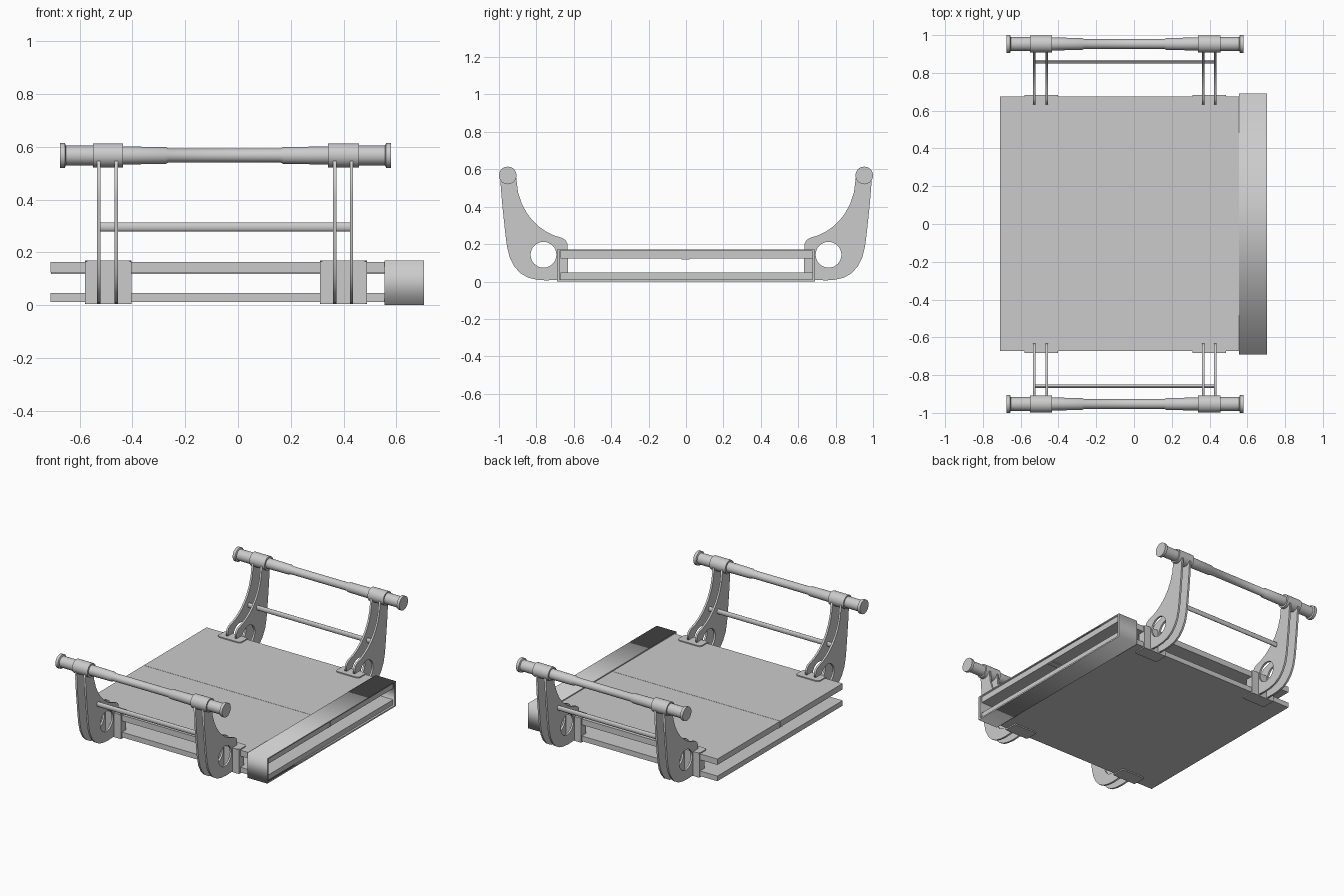
import bpy, bmesh, math
from mathutils import Matrix

if "Cube" in bpy.data.objects:
    bpy.data.objects.remove(bpy.data.objects["Cube"])


def box(name, x0, x1, y0, y1, z0, z1, bevel=0):
    bm = bmesh.new()
    bmesh.ops.create_cube(bm, size=1)
    bm.transform(Matrix.Translation(((x0 + x1) / 2, (y0 + y1) / 2, (z0 + z1) / 2))
                 @ Matrix.Diagonal((abs(x1 - x0), abs(y1 - y0), abs(z1 - z0), 1)))
    if bevel:  # round the vertical corners only
        edges = [e for e in bm.edges if abs(e.verts[0].co.z - e.verts[1].co.z) > 1e-5]
        bmesh.ops.bevel(bm, geom=edges, offset=bevel, segments=5, profile=0.5, affect='EDGES')
    return finish(name, bm)


def finish(name, bm, smooth=False):
    bmesh.ops.recalc_face_normals(bm, faces=bm.faces)
    me = bpy.data.meshes.new(name)
    bm.to_mesh(me)
    bm.free()
    ob = bpy.data.objects.new(name, me)
    bpy.context.collection.objects.link(ob)
    if smooth:
        bpy.ops.object.select_all(action='DESELECT')
        ob.select_set(True)
        bpy.context.view_layer.objects.active = ob
        bpy.ops.object.shade_smooth_by_angle(angle=math.radians(30))
    return ob


def lathe_x(name, profile, y, z, n=32, flat=1.0):
    """Solid of revolution along x from (x, radius) pairs."""
    bm = bmesh.new()
    rings = [[bm.verts.new((x, y + r * flat * math.cos(2 * math.pi * i / n),
                            z + r * math.sin(2 * math.pi * i / n))) for i in range(n)]
             for x, r in profile]
    for a, b in zip(rings, rings[1:]):
        for i in range(n):
            bm.faces.new((a[i], a[(i + 1) % n], b[(i + 1) % n], b[i]))
    bm.faces.new(rings[0])
    bm.faces.new(rings[-1])
    return finish(name, bm, True)


def plate(name, loops, x, thick):
    """Flat yz outline with holes, extruded along x."""
    cu = bpy.data.curves.new(name, 'CURVE')
    cu.dimensions, cu.fill_mode, cu.extrude = '2D', 'BOTH', thick / 2
    for pts in loops:
        sp = cu.splines.new('POLY')
        sp.points.add(len(pts) - 1)
        for p, (a, b) in zip(sp.points, pts):
            p.co = (a, b, 0, 1)
        sp.use_cyclic_u = True
    ob = bpy.data.objects.new(name, cu)
    bpy.context.collection.objects.link(ob)
    ob.rotation_euler = (math.pi / 2, 0, math.pi / 2)
    ob.location.x = x
    bpy.ops.object.select_all(action='DESELECT')
    ob.select_set(True)
    bpy.context.view_layer.objects.active = ob
    bpy.ops.object.convert(target='MESH')


# Deck: two upper boards with a joining strip, and one lower board
box("upper_board_front", -0.71, 0.695, -0.672, -0.001, 0.127, 0.167)
box("upper_board_back", -0.71, 0.695, 0.001, 0.676, 0.127, 0.167)
box("seam_strip", -0.708, 0.69, -0.025, 0.02, 0.122, 0.13)
box("lower_board", -0.71, 0.695, -0.672, 0.676, 0.016, 0.051)

# Open rectangular sleeve around the right end of the deck
rect = lambda y, z0, z1: [(-y, z0), (y, z0), (y, z1), (-y, z1)]
plate("end_sleeve", [rect(0.691, 0.004, 0.174), rect(0.677, 0.014, 0.167)], 0.63, 0.15)

# Handle side plate outline (y, z), with a round hole
outline = [(0.995, 0.57), (0.982, 0.41), (0.966, 0.26), (0.957, 0.19), (0.942, 0.13),
           (0.917, 0.083), (0.885, 0.048), (0.845, 0.025), (0.80, 0.014), (0.75, 0.01),
           (0.68, 0.013), (0.68, 0.17), (0.633, 0.17), (0.634, 0.205), (0.642, 0.223),
           (0.66, 0.236), (0.71, 0.252), (0.75, 0.272), (0.785, 0.297), (0.82, 0.33),
           (0.85, 0.368), (0.878, 0.42), (0.898, 0.48), (0.908, 0.56)]
hole = [(0.762 + 0.069 * math.cos(i * math.pi / 16), 0.147 + 0.069 * math.sin(i * math.pi / 16))
        for i in range(32)]

# Stepped grip bar (x, radius)
bar = [(-0.675, 0.047), (-0.656, 0.047), (-0.652, 0.037), (-0.55, 0.037), (-0.55, 0.046),
       (-0.435, 0.046), (-0.435, 0.034), (-0.275, 0.032), (-0.263, 0.026), (0.16, 0.026),
       (0.172, 0.032), (0.34, 0.034), (0.34, 0.046), (0.459, 0.046), (0.459, 0.037),
       (0.557, 0.037), (0.561, 0.047), (0.58, 0.047)]

for side, s in (("front", -1), ("back", 1)):
    lathe_x(f"{side}_grip_bar", bar, s * 0.953, 0.571)
    lathe_x(f"{side}_tie_rod", [(-0.53, 0.017), (0.432, 0.017)], s * 0.859, 0.3, 16, 0.6)
    for i, x in enumerate((-0.527, -0.461, 0.367, 0.43)):
        plate(f"{side}_handle_plate_{i}",
              [[(s * y, z) for y, z in lp] for lp in (outline, hole)], x, 0.013)
    # Clamps gripping the deck edge
    for tag, x0, x1 in (("left", -0.579, -0.403), ("right", 0.311, 0.488)):
        box(f"{side}_{tag}_clamp_wall", x0, x1, s * 0.63, s * 0.684, 0.01, 0.17)
        box(f"{side}_{tag}_clamp_top", x0, x1, s * 0.60, s * 0.684, 0.163, 0.174, 0.02)
        box(f"{side}_{tag}_clamp_base", x0, x1, s * 0.59, s * 0.684, 0.008, 0.018, 0.01)

# Rest the model on the ground
for ob in bpy.context.scene.objects:
    ob.location.z -= 0.004
